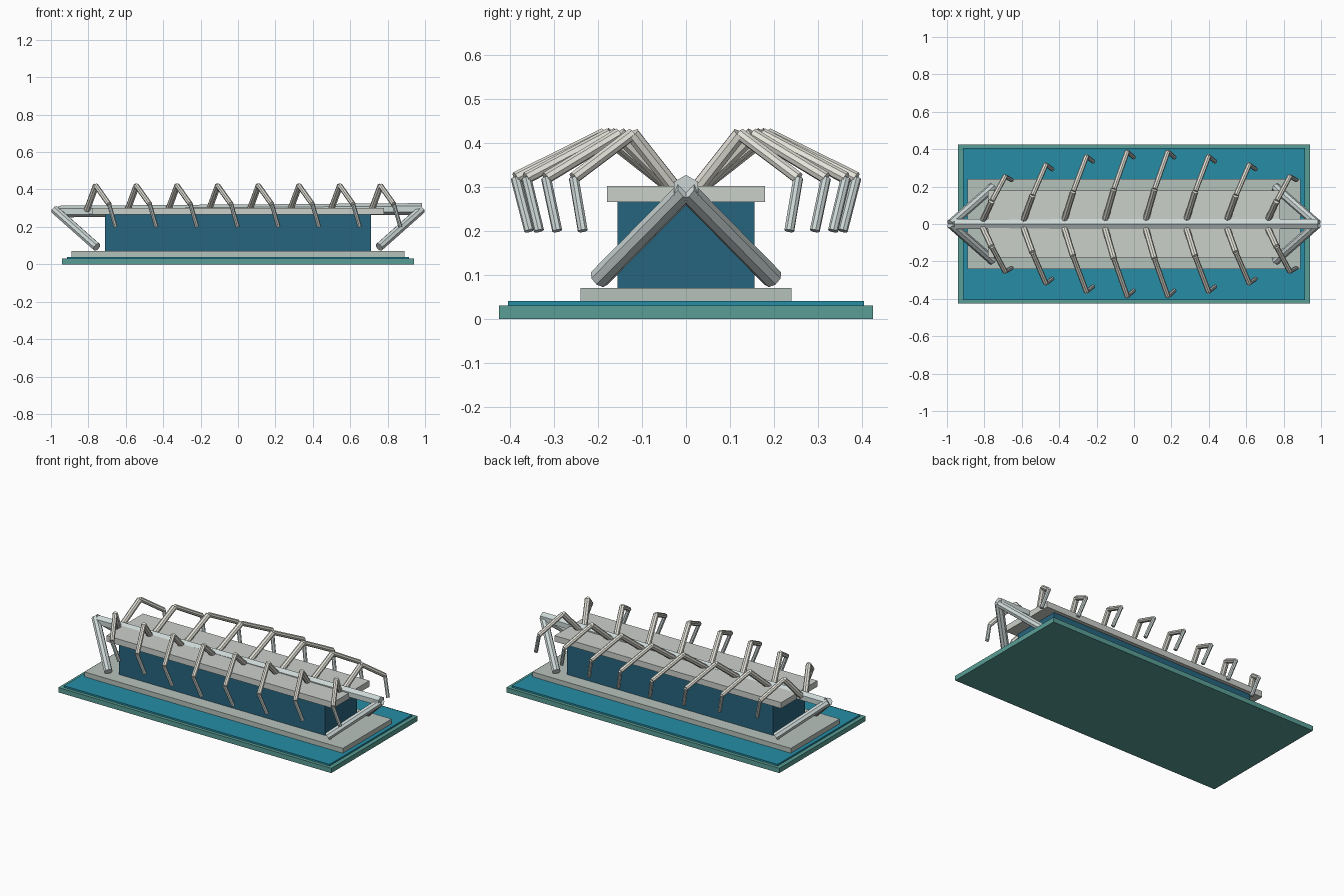
import bpy
from mathutils import Vector

if "Cube" in bpy.data.objects:
    bpy.data.objects.remove(bpy.data.objects["Cube"])


def material(name, r, g, b):
    m = bpy.data.materials.new(name)
    m.diffuse_color = (r, g, b, 1)
    m.use_nodes = True
    m.node_tree.nodes["Principled BSDF"].inputs["Base Color"].default_value = m.diffuse_color
    return m


EDGE = material("sea_green", 0.10, 0.34, 0.30)
WATER = material("pool_blue", 0.02, 0.27, 0.38)
STONE = material("stone", 0.47, 0.54, 0.50)
ROOF = material("roof_grey", 0.60, 0.63, 0.59)
GLASS = material("dark_glass", 0.02, 0.13, 0.21)
BONE = material("warm_white", 0.78, 0.77, 0.70)
STEEL = material("cool_white", 0.60, 0.68, 0.67)


def box(name, sx, sy, z0, z1, mat):
    bpy.ops.mesh.primitive_cube_add(size=1, location=(0, 0, (z0 + z1) / 2))
    o = bpy.context.object
    o.name = name
    o.scale = (sx, sy, z1 - z0)
    o.data.materials.append(mat)


def rod(name, a, b, r, mat, sides=8):
    a, b = Vector(a), Vector(b)
    bpy.ops.mesh.primitive_cylinder_add(vertices=sides, radius=r, depth=(b - a).length,
                                        location=(a + b) / 2)
    o = bpy.context.object
    o.name = name
    o.rotation_euler = (b - a).to_track_quat('Z', 'Y').to_euler()
    o.data.materials.append(mat)


# Pool, plinth, hall and roof slab
box("pool_edge", 1.88, 0.85, 0.0, 0.03, EDGE)
box("pool_water", 1.83, 0.81, 0.02, 0.04, WATER)
box("plinth", 1.78, 0.48, 0.03, 0.07, STONE)
box("hall", 1.42, 0.312, 0.07, 0.265, GLASS)
box("roof_slab", 1.56, 0.358, 0.265, 0.302, ROOF)

# Spine running the length of the roof, slightly rising to the right
rod("spine", (-0.96, 0, 0.282), (0.985, 0, 0.296), 0.031, STEEL, 6)

# Paired legs at both ends
for end in (-1, 1):
    for side in (-1, 1):
        rod("end_leg", (end * 0.98, 0, 0.292), (end * 0.755, side * 0.197, 0.092),
            0.024, STEEL)

# Eight pairs of three-part ribs, reaching widest in the middle
reach = (0.255, 0.318, 0.363, 0.387)
for i in range(8):
    x = -0.76 + i * 0.2175
    k = reach[min(i, 7 - i)]
    for s in (-1, 1):
        root = (x - 0.048, s * 0.02, 0.29)
        apex = (x, s * k * 0.48, 0.42)
        knee = (x + 0.071, s * k, 0.32)
        tip = (x + 0.106, s * k * 0.92, 0.2)
        rod("rib_root", root, apex, 0.017, BONE)
        rod("rib_arm", apex, knee, 0.014, BONE)
        rod("rib_tip", knee, tip, 0.0115, STEEL)
